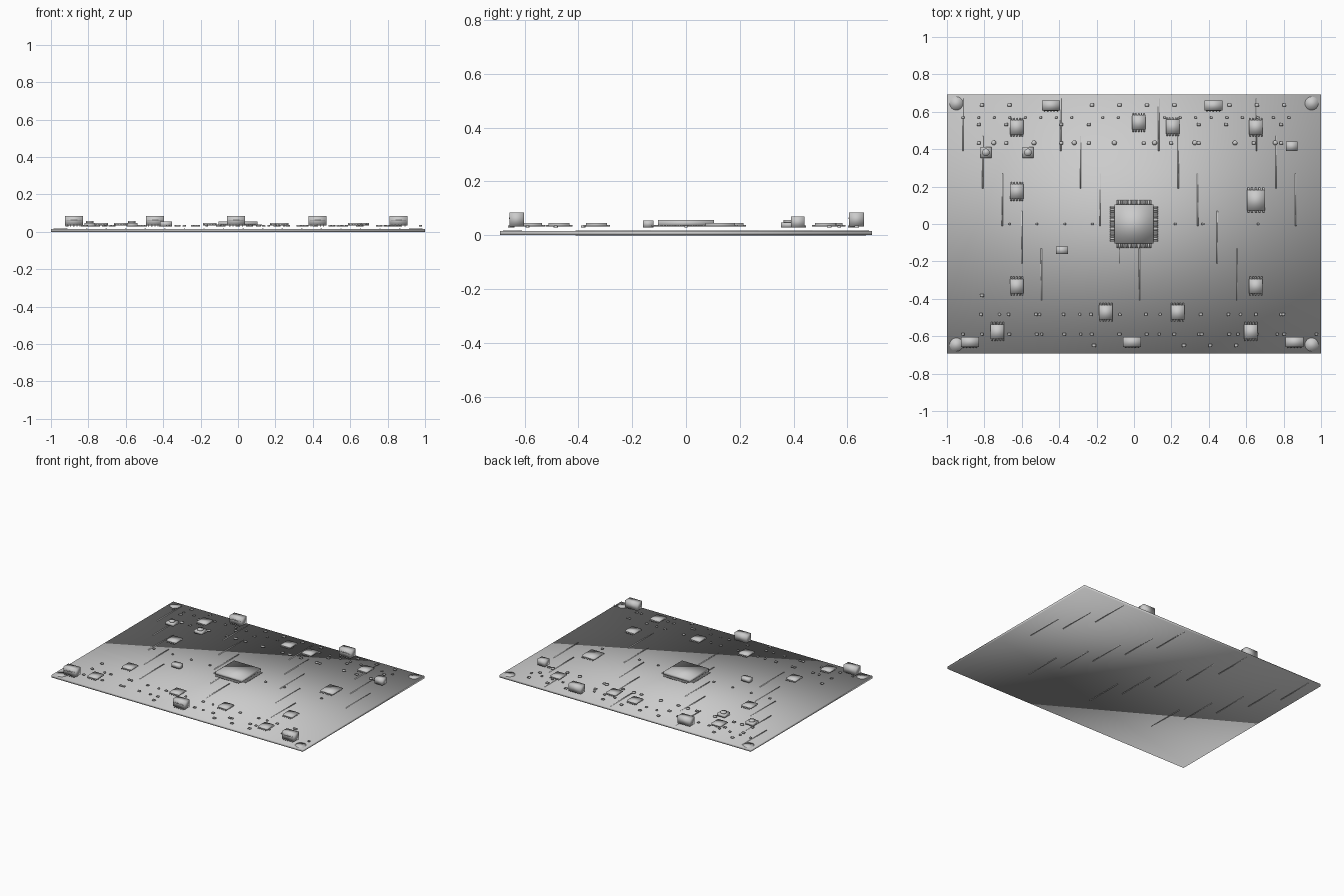
import bpy, bmesh
from mathutils import Matrix

if "Cube" in bpy.data.objects:
    bpy.data.objects.remove(bpy.data.objects["Cube"], do_unlink=True)

grey = bpy.data.materials.new("plain grey")
grey.use_nodes = True
colour = (0.6, 0.6, 0.6, 1)
grey.diffuse_color = colour
grey.node_tree.nodes["Principled BSDF"].inputs["Base Color"].default_value = colour

HALF_Y = 0.692      # half depth of the board
TOP = 0.016         # upper face of the board
SEAT = 0.033        # underside of the raised bodies
LEAD = 0.028        # underside of leads and small parts


def box(bm, x, y, w, d, z0, z1):
    size = Matrix.Diagonal((w, d, z1 - z0, 1))
    bmesh.ops.create_cube(bm, size=1, matrix=Matrix.Translation((x, y, (z0 + z1) / 2)) @ size)


def drum(bm, x, y, r, z0, z1, sides=24):
    bmesh.ops.create_cone(bm, cap_ends=True, segments=sides, radius1=r, radius2=r,
                          depth=z1 - z0, matrix=Matrix.Translation((x, y, (z0 + z1) / 2)))


def finish(name, bm):
    mesh = bpy.data.meshes.new(name)
    bm.to_mesh(mesh)
    bm.free()
    mesh.materials.append(grey)
    for face in mesh.polygons:
        face.use_smooth = True
    ob = bpy.data.objects.new(name, mesh)
    bpy.context.collection.objects.link(ob)
    return ob


# Board slab
bm = bmesh.new()
box(bm, 0, 0, 2, HALF_Y * 2, 0, TOP)
finish("board", bm)

# Round mounting pads at the corners
bm = bmesh.new()
for sx in (-1, 1):
    for sy in (-1, 1):
        drum(bm, sx * 0.95, sy * 0.645, 0.036, TOP - 0.004, TOP + 0.002)
finish("mounting_pads", bm)

# Copper traces, stepping down the board in groups of five
bm = bmesh.new()
for i in range(18):
    box(bm, -0.914 + i * 0.1046, 0.53 - 0.2 * (i % 5), 0.007, 0.28, -0.0005, TOP + 0.001)
finish("traces", bm)

# Main processor with pins on four sides
bm = bmesh.new()
box(bm, 0, 0, 0.21, 0.21, SEAT, 0.056)
finish("processor", bm)
bm = bmesh.new()
for i in range(16):
    p = (i - 7.5) * 0.012
    for side in (-1, 1):
        box(bm, p, side * 0.113, 0.009, 0.03, SEAT, SEAT + 0.005)
        box(bm, side * 0.113, p, 0.03, 0.009, SEAT, SEAT + 0.005)
finish("processor_pins", bm)


# Small chips with pins along two sides
def chip(x, y, w=0.072, d=0.078):
    bm = bmesh.new()
    box(bm, x, y, w, d, SEAT, 0.046)
    finish("chip", bm)
    bm = bmesh.new()
    for i in range(5):
        for side in (-1, 1):
            box(bm, x + (i - 2) * w * 0.21, y + side * (d / 2 + 0.002),
                w * 0.11, 0.018, SEAT, SEAT + 0.005)
    finish("chip_pins", bm)


for x in (-0.627, 0.652):
    chip(x, 0.518)
    chip(x, -0.332)
chip(-0.627, 0.174)
chip(0.652, 0.128, 0.096, 0.11)
chip(0.025, 0.543)
chip(0.207, 0.52)
chip(-0.15, -0.472)
chip(0.233, -0.472)
for x in (-0.73, 0.625):
    chip(x, -0.575)

# Edge connectors, alternating between front and back edges
for i in range(5):
    x = (i - 2) * 0.434 - 0.01
    y = 0.634 if i % 2 else -0.63
    bm = bmesh.new()
    box(bm, x, y, 0.096, 0.054, SEAT, 0.085)
    finish("edge_connector", bm)
    bm = bmesh.new()
    box(bm, x, y - 0.027, 0.08, 0.004, 0.06, 0.066)
    for k in range(5):
        box(bm, x + (k - 2) * 0.017, y - 0.02, 0.006, 0.024, LEAD, SEAT + 0.002)
    finish("connector_contacts", bm)

# Crystal and power socket
bm = bmesh.new()
box(bm, -0.385, -0.14, 0.066, 0.04, LEAD, 0.055)
finish("crystal", bm)
bm = bmesh.new()
box(bm, 0.843, 0.416, 0.06, 0.05, LEAD, 0.07)
finish("power_socket", bm)

# Push buttons
for x in (-0.792, -0.567):
    bm = bmesh.new()
    box(bm, x, 0.383, 0.06, 0.06, LEAD, 0.048)
    finish("button_base", bm)
    bm = bmesh.new()
    drum(bm, x, 0.383, 0.02, 0.046, 0.057)
    finish("button_cap", bm)


# Rows of small surface parts, with gaps where the rule skips one
def row(name, y, start, step, count, skip=(), w=0.02, d=0.016):
    bm = bmesh.new()
    for i in range(count):
        if i not in skip:
            box(bm, start + i * step, y, w, d, LEAD, LEAD + 0.007)
    finish(name, bm)


row("back_resistors", 0.635, -0.813, 0.147, 12, (2, 3, 8))
row("back_capacitors", 0.533, -0.83, 0.147, 12, (2, 5, 7, 10))
row("middle_back_resistors", 0.432, -0.83, 0.147, 12, (2, 5, 9))
row("back_small_parts", 0.57, -0.914, 0.083, 22, (8, 12), 0.014, 0.012)
row("centre_resistors", 0, -0.667, 0.148, 10, (4, 5, 8), 0.014, 0.012)
row("front_resistors", -0.484, -0.818, 0.147, 12, (5, 7), 0.018, 0.014)
row("front_capacitors", -0.589, -0.813, 0.147, 12, (), 0.018, 0.014)
row("front_small_parts", -0.589, -0.914, 0.21, 10, (), 0.014, 0.012)
row("front_edge_parts", -0.65, 0.267, 0.14, 3)
row("single_front_part", -0.65, -0.214, 1, 1)
row("single_left_part", -0.382, -0.813, 1, 1)

# Round capacitors in two rows
bm = bmesh.new()
for i in range(8):
    drum(bm, -0.75 + i * 0.215, 0.434, 0.013, LEAD, LEAD + 0.008, 12)
    drum(bm, -0.72 + i * 0.215, -0.484, 0.008, LEAD, LEAD + 0.006, 12)
finish("round_capacitors", bm)
